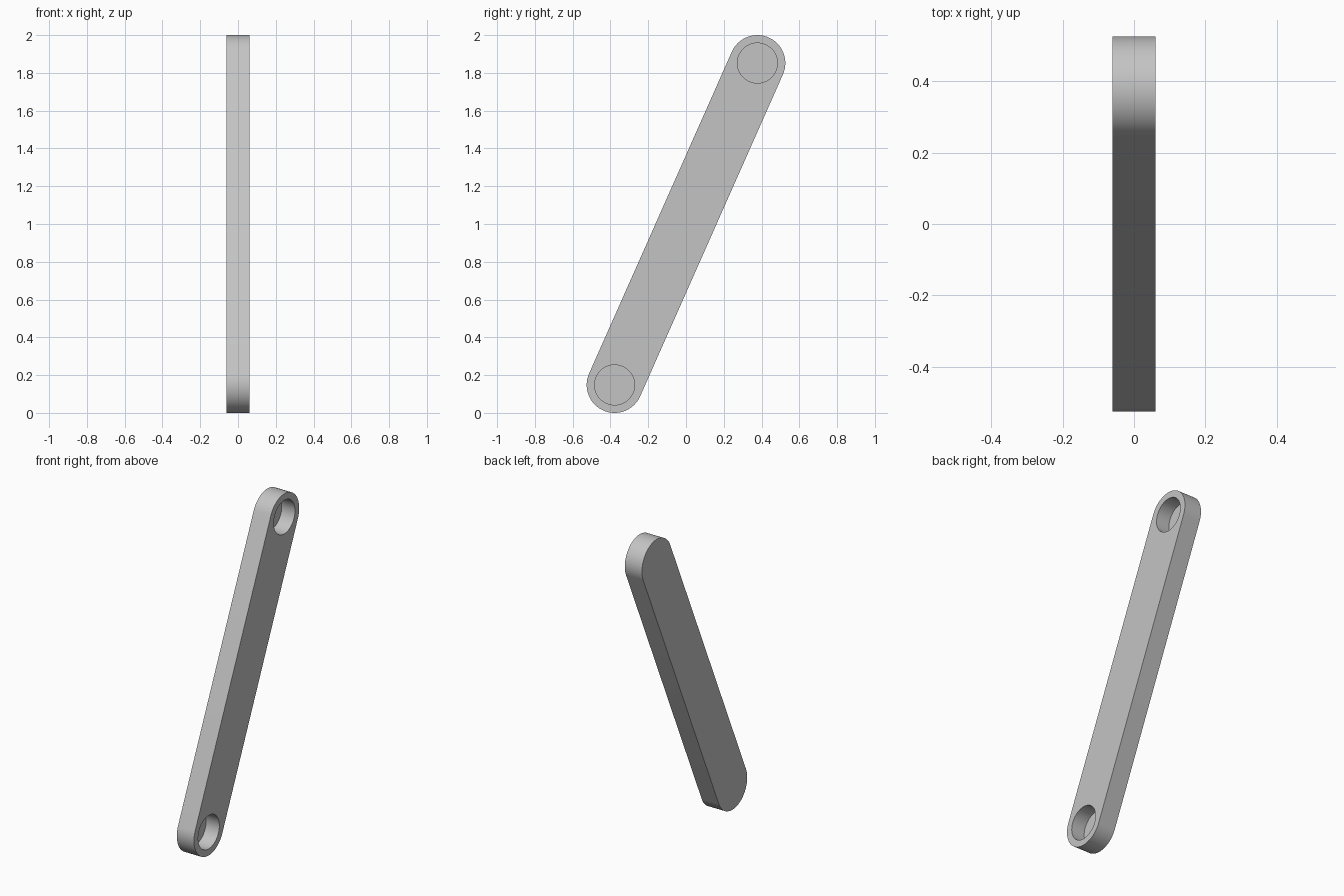
import bpy
import bmesh
import math
from mathutils import Vector

cube = bpy.data.objects.get("Cube")
if cube:
    bpy.data.objects.remove(cube, do_unlink=True)

HALF_THICK = 0.06
END_RADIUS = 0.148
HOLE_RADIUS = 0.106
HOLE_FLOOR = -0.033
TOP = Vector((0, 0.378, 1.852))
BOTTOM = Vector((0, -0.378, 0.148))
STEPS = 32

grey = bpy.data.materials.new("plain grey")
grey.use_nodes = True
colour = (0.55, 0.55, 0.55, 1)
grey.diffuse_color = colour
grey.node_tree.nodes["Principled BSDF"].inputs["Base Color"].default_value = colour


def arc(centre, radius, start, sweep, steps):
    """Points on an arc in the YZ plane."""
    angles = [start + sweep * i / steps for i in range(steps + 1)]
    return [centre + radius * Vector((0, math.cos(a), math.sin(a))) for a in angles]


def prism(name, outline, x_from, x_to):
    """Extrude a YZ outline along x into a closed solid."""
    bm = bmesh.new()
    face = bm.faces.new([bm.verts.new((x_from, p.y, p.z)) for p in outline])
    extruded = bmesh.ops.extrude_face_region(bm, geom=[face], use_keep_orig=True)
    verts = [v for v in extruded["geom"] if isinstance(v, bmesh.types.BMVert)]
    bmesh.ops.translate(bm, verts=verts, vec=(x_to - x_from, 0, 0))
    bmesh.ops.recalc_face_normals(bm, faces=bm.faces)
    mesh = bpy.data.meshes.new(name)
    bm.to_mesh(mesh)
    bm.free()
    mesh.materials.append(grey)
    obj = bpy.data.objects.new(name, mesh)
    bpy.context.collection.objects.link(obj)
    return obj


# Leaning bar with rounded ends
axis = TOP - BOTTOM
lean = math.atan2(axis.z, axis.y)
outline = (arc(TOP, END_RADIUS, lean - math.pi / 2, math.pi, STEPS)
           + arc(BOTTOM, END_RADIUS, lean + math.pi / 2, math.pi, STEPS))
bar = prism("link_bar", outline, -HALF_THICK, HALF_THICK)

# Blind round sockets on the +x side
bpy.context.view_layer.objects.active = bar
bar.select_set(True)
for name, centre in (("upper_socket", TOP), ("lower_socket", BOTTOM)):
    circle = arc(centre, HOLE_RADIUS, 0, 2 * math.pi, 2 * STEPS)[:-1]
    cutter = prism(name + "_cutter", circle, HOLE_FLOOR, HALF_THICK * 2)
    cutter.hide_render = True
    cut = bar.modifiers.new(name, "BOOLEAN")
    cut.operation = "DIFFERENCE"
    cut.solver = "EXACT"
    cut.object = cutter
    bpy.ops.object.modifier_apply(modifier=cut.name)
    bpy.data.objects.remove(cutter, do_unlink=True)

bpy.ops.object.select_all(action="DESELECT")
bar.select_set(True)
bpy.ops.object.shade_smooth_by_angle(angle=math.radians(30))
